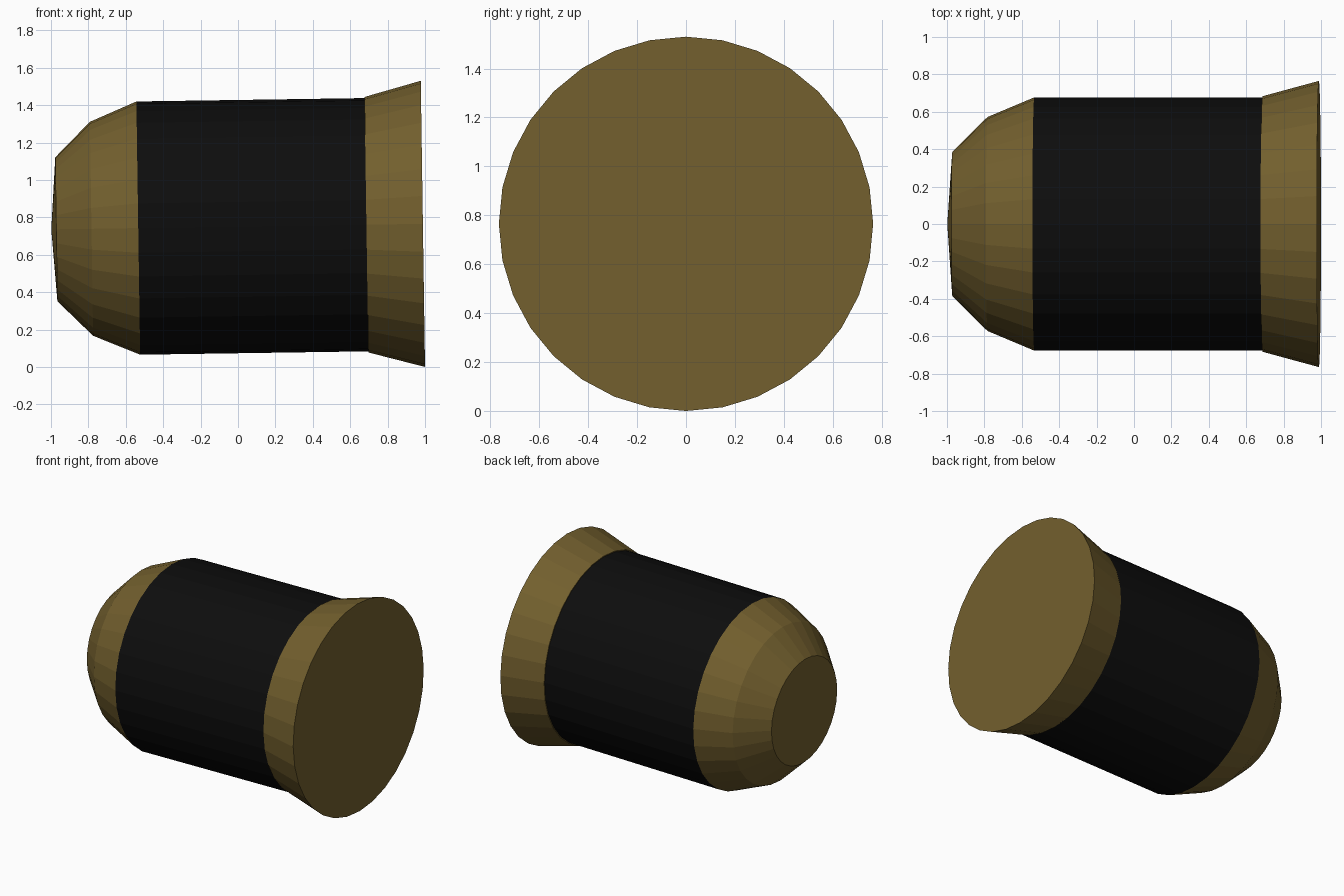
import bpy, bmesh, math

if "Cube" in bpy.data.objects:
    bpy.data.objects.remove(bpy.data.objects["Cube"])

SIDES = 32
TILT = math.radians(-90.85)       # axis runs along -x, nose drooping slightly
BASE = (0.9885, 0, 0.7652)        # centre of the wide flat end


def material(name, rgb):
    m = bpy.data.materials.new(name)
    m.diffuse_color = (*rgb, 1)
    m.use_nodes = True
    m.node_tree.nodes["Principled BSDF"].inputs["Base Color"].default_value = m.diffuse_color
    return m


def lathe(name, profile, mat):
    """Revolve (distance along axis, radius) points; radius 0 closes to a point."""
    bm = bmesh.new()
    rings = []
    for s, r in profile:
        if r == 0:
            rings.append([bm.verts.new((0, 0, s))] * SIDES)
        else:
            angles = [2 * math.pi * i / SIDES for i in range(SIDES)]
            rings.append([bm.verts.new((r * math.cos(a), r * math.sin(a), s)) for a in angles])
    for a, b in zip(rings, rings[1:]):
        for i in range(SIDES):
            j = (i + 1) % SIDES
            quad = [a[i], a[j], b[j], b[i]]
            bm.faces.new(list(dict.fromkeys(quad)))
    bmesh.ops.recalc_face_normals(bm, faces=bm.faces)
    mesh = bpy.data.meshes.new(name)
    bm.to_mesh(mesh)
    bm.free()
    mesh.materials.append(mat)
    ob = bpy.data.objects.new(name, mesh)
    ob.location = BASE
    ob.rotation_euler = (0, TILT, 0)
    bpy.context.collection.objects.link(ob)
    return ob


bronze = material("bronze", (0.17, 0.115, 0.027))
black = material("black", (0.004, 0.004, 0.004))

# Flared collar with the flat end disc
lathe("flared_base", [(0, 0), (0, 0.765), (0.302, 0.683), (0.302, 0.677)], bronze)
# Straight dark barrel
lathe("barrel", [(0.302, 0.677), (1.522, 0.677)], black)
# Faceted domed nose with a shallow tip
lathe("domed_nose", [(1.522, 0.677), (1.772, 0.572), (1.96, 0.385), (1.987, 0)], bronze)
